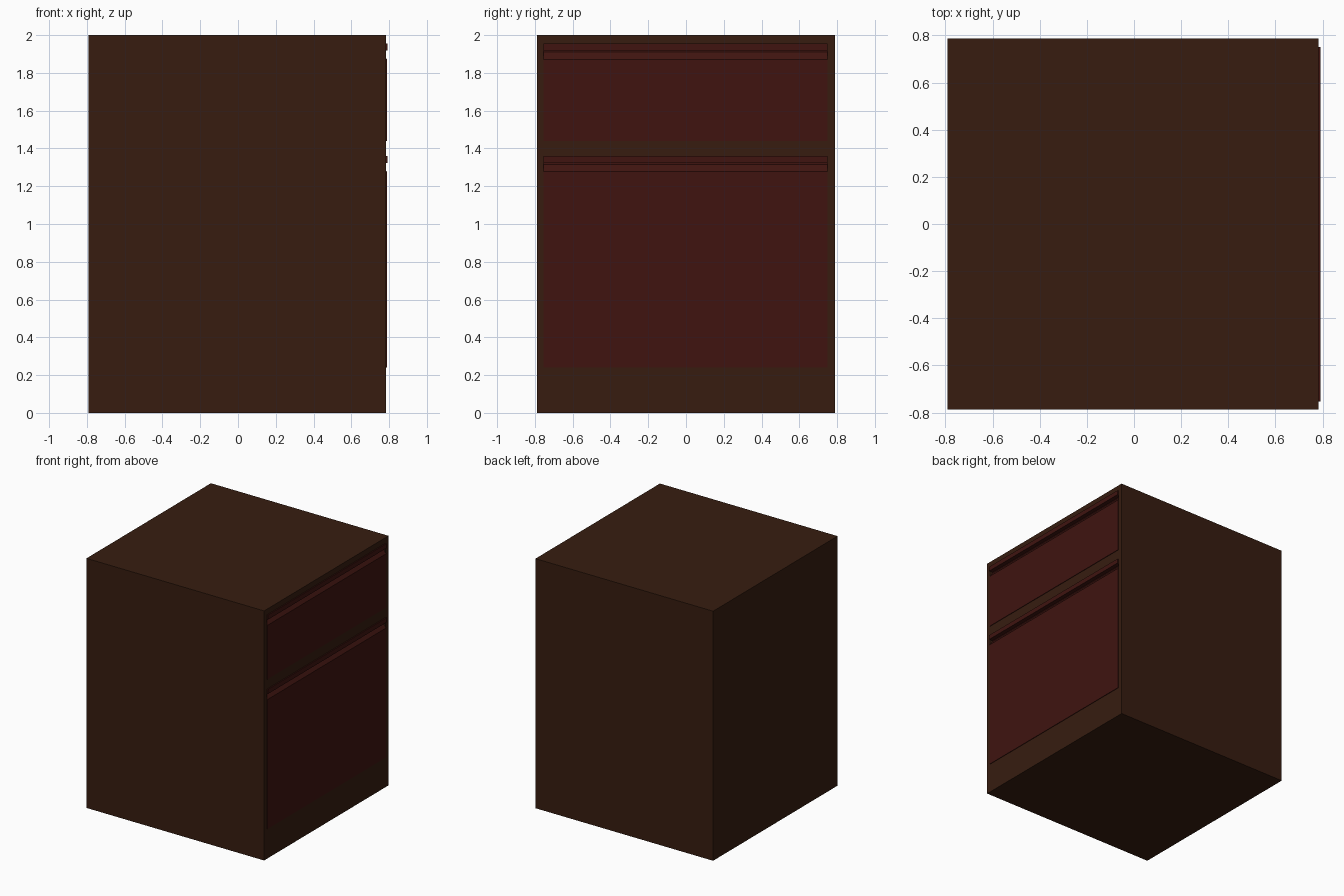
import bpy, bmesh

if "Cube" in bpy.data.objects:
    bpy.data.objects.remove(bpy.data.objects["Cube"])

def material(name, rgb):
    m = bpy.data.materials.new(name)
    m.diffuse_color = (*rgb, 1)
    m.use_nodes = True
    m.node_tree.nodes["Principled BSDF"].inputs["Base Color"].default_value = m.diffuse_color
    return m

dark_wood = material("dark_wood", (0.038, 0.012, 0.005))
red_wood = material("red_wood", (0.05, 0.007, 0.005))

def prism(name, profile, y0, y1, mat):
    """Extrude an (x, z) outline along y."""
    bm = bmesh.new()
    face = bm.faces.new([bm.verts.new((x, y0, z)) for x, z in profile])
    new = bmesh.ops.extrude_face_region(bm, geom=[face])["geom"]
    verts = [v for v in new if isinstance(v, bmesh.types.BMVert)]
    bmesh.ops.translate(bm, verts=verts, vec=(0, y1 - y0, 0))
    bmesh.ops.recalc_face_normals(bm, faces=bm.faces)
    mesh = bpy.data.meshes.new(name)
    bm.to_mesh(mesh)
    bm.free()
    obj = bpy.data.objects.new(name, mesh)
    bpy.context.collection.objects.link(obj)
    mesh.materials.append(mat)
    return obj

def rect(x0, x1, z0, z1):
    return [(x0, z0), (x1, z0), (x1, z1), (x0, z1)]

FACE, PANEL, LIP, DEEP, BACK = 0.783, 0.788, 0.792, 0.758, 0.74
Y0, Y1 = -0.754, 0.75

# Cabinet carcass
body = prism("cabinet_body", rect(-0.792, FACE, 0, 2), -0.788, 0.788, dark_wood)

# Drawer fronts on the right side, each with a sloped finger groove under a lip
for name, low, high in (("lower", 0.24, 1.36), ("upper", 1.44, 1.955)):
    slope, lip = high - 0.083, high - 0.037
    prism(name + "_drawer_front",
          [(BACK, low), (PANEL, low), (PANEL, slope), (DEEP, lip - 0.007),
           (DEEP, lip), (LIP, lip), (LIP, high), (BACK, high)],
          Y0, Y1, red_wood)
    # Clear the carcass in front of the groove
    cutter = prism(name + "_groove_cutter", rect(BACK + 0.005, 0.85, slope, lip + 0.01),
                   Y0, Y1, dark_wood)
    cutter.hide_render = True
    mod = body.modifiers.new("groove", 'BOOLEAN')
    mod.object = cutter
    mod.operation = 'DIFFERENCE'
    mod.solver = 'EXACT'
    bpy.context.view_layer.objects.active = body
    bpy.ops.object.modifier_apply(modifier=mod.name)
    bpy.data.objects.remove(cutter)
